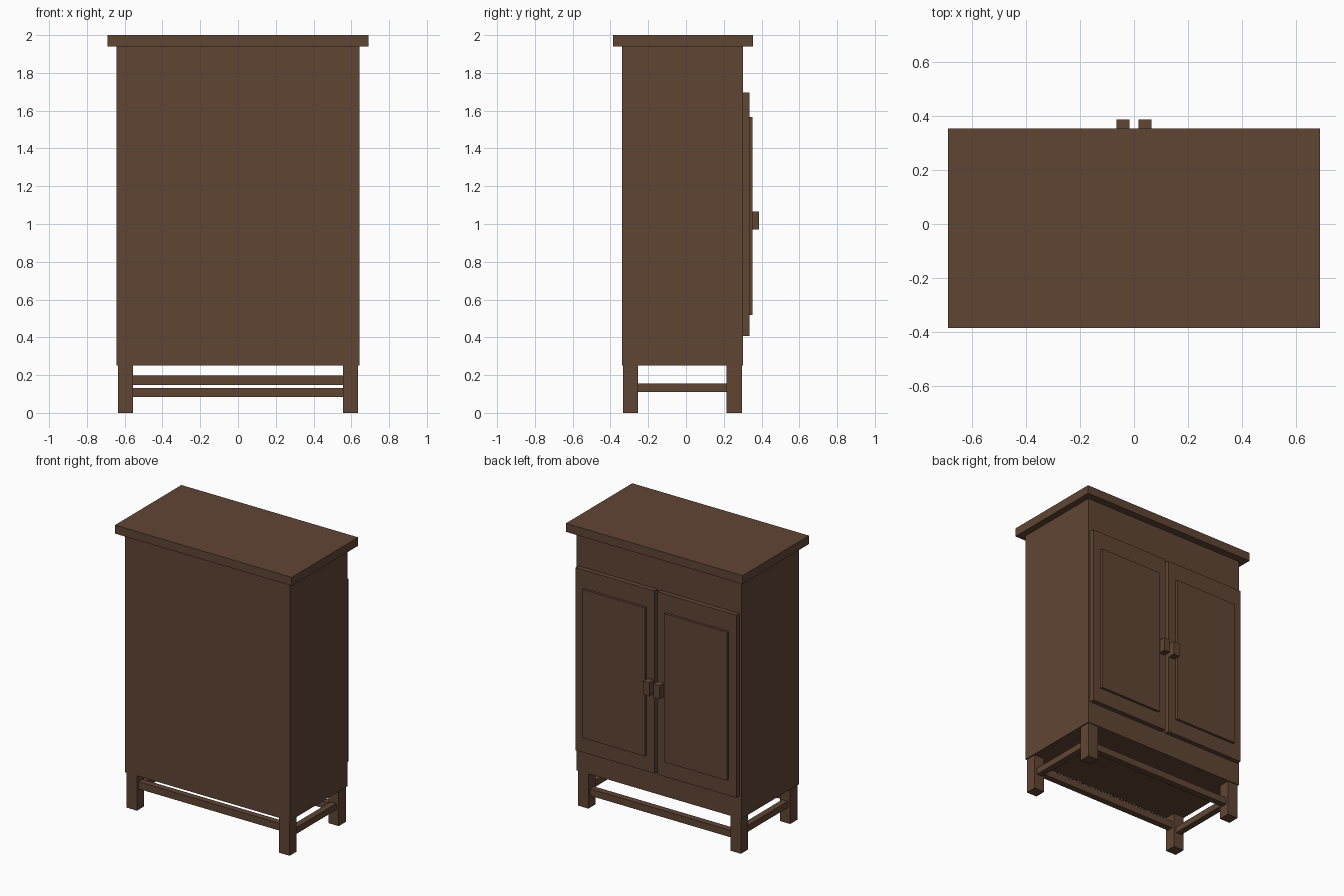
import bpy

if "Cube" in bpy.data.objects:
    bpy.data.objects.remove(bpy.data.objects["Cube"])

wood = bpy.data.materials.new("dark_brown_wood")
wood.diffuse_color = (0.117, 0.060, 0.034, 1)
wood.use_nodes = True
wood.node_tree.nodes["Principled BSDF"].inputs["Base Color"].default_value = wood.diffuse_color


def box(name, x, y, z):
    """Box from (min, max) ranges on each axis."""
    verts = [(a, b, c) for a in x for b in y for c in z]
    faces = [(0, 1, 3, 2), (4, 6, 7, 5), (0, 4, 5, 1),
             (2, 3, 7, 6), (0, 2, 6, 4), (1, 5, 7, 3)]
    mesh = bpy.data.meshes.new(name)
    mesh.from_pydata(verts, [], faces)
    mesh.materials.append(wood)
    obj = bpy.data.objects.new(name, mesh)
    bpy.context.collection.objects.link(obj)
    return obj


# Carcass and overhanging top
box("cabinet_body", (-0.643, 0.643), (-0.34, 0.302), (0.25, 1.94))
box("top_board", (-0.69, 0.69), (-0.386, 0.354), (1.94, 2.0))

# Stretchers between the legs: high on the -y side, low on the +y side
box("upper_long_stretcher", (-0.555, 0.555), (-0.316, -0.272), (0.147, 0.198))
box("lower_long_stretcher", (-0.555, 0.555), (0.233, 0.277), (0.084, 0.133))

for side, s in (("left", -1), ("right", 1)):
    def span(a, b):
        return tuple(sorted((s * a, s * b)))

    # Legs and side stretcher
    box(side + "_leg_front", span(0.555, 0.636), (-0.333, -0.254), (0, 0.25))
    box(side + "_leg_back", span(0.555, 0.636), (0.215, 0.296), (0, 0.25))
    box(side + "_side_stretcher", span(0.573, 0.617), (-0.254, 0.215), (0.11, 0.155))

    # Door with raised panel and pull, on the +y side
    box(side + "_door", span(0.013, 0.628), (0.302, 0.335), (0.408, 1.697))
    box(side + "_door_panel", span(0.075, 0.566), (0.335, 0.352), (0.519, 1.567))
    box(side + "_door_pull", span(0.016, 0.064), (0.335, 0.387), (0.972, 1.067))
